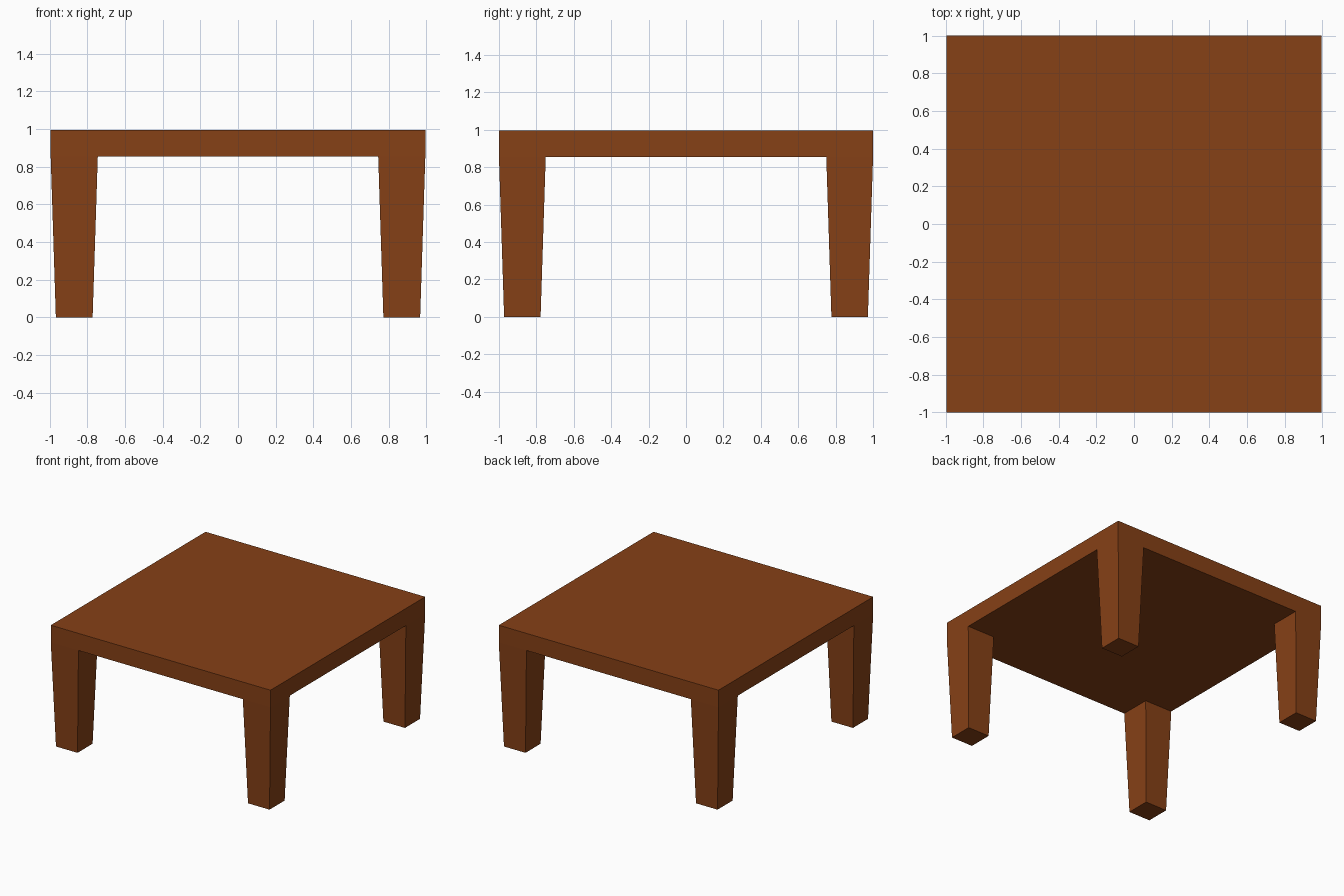
import bpy, bmesh
from mathutils import Vector

if "Cube" in bpy.data.objects:
    bpy.data.objects.remove(bpy.data.objects["Cube"])

HX, HY, TOP = 0.994, 1.0, 0.995     # half sizes and height
UNDER, LEG, TAPER = 0.855, 0.25, 0.78

bm = bmesh.new()

# Tabletop underside as a 3 x 3 patch whose corner cells carry the legs
xs = (-HX, -HX + LEG, HX - LEG, HX)
ys = (-HY, -HY + LEG, HY - LEG, HY)
v = [[bm.verts.new((x, y, UNDER)) for y in ys] for x in xs]
corners, patch = [], []
for i in range(3):
    for j in range(3):
        f = bm.faces.new((v[i][j], v[i][j + 1], v[i + 1][j + 1], v[i + 1][j]))
        patch.append(f)
        if i != 1 and j != 1:
            corners.append(f)

# Slab thickness: skirt from the patch border up to a single top face
border = ([v[i][0] for i in range(3)] + [v[3][j] for j in range(3)]
          + [v[i][3] for i in range(3, 0, -1)] + [v[0][j] for j in range(3, 0, -1)])
upper = [bm.verts.new((p.co.x, p.co.y, TOP)) for p in border]
n = len(border)
for k in range(n):
    m = (k + 1) % n
    bm.faces.new((border[k], border[m], upper[m], upper[k]))
bm.faces.new(upper)

# Tapered legs: extrude each corner cell to the floor and shrink its foot
for f in corners:
    c = f.calc_center_median()
    foot = bmesh.ops.extrude_discrete_faces(bm, faces=[f])["faces"][0]
    for p in foot.verts:
        p.co = Vector((c.x + (p.co.x - c.x) * TAPER, c.y + (p.co.y - c.y) * TAPER, 0))

bmesh.ops.recalc_face_normals(bm, faces=bm.faces[:])
mesh = bpy.data.meshes.new("table")
bm.to_mesh(mesh)
bm.free()
table = bpy.data.objects.new("table", mesh)
bpy.context.collection.objects.link(table)

# Brown wood
wood = bpy.data.materials.new("brown_wood")
wood.diffuse_color = (0.24, 0.052, 0.008, 1)
wood.use_nodes = True
wood.node_tree.nodes["Principled BSDF"].inputs["Base Color"].default_value = wood.diffuse_color
mesh.materials.append(wood)
